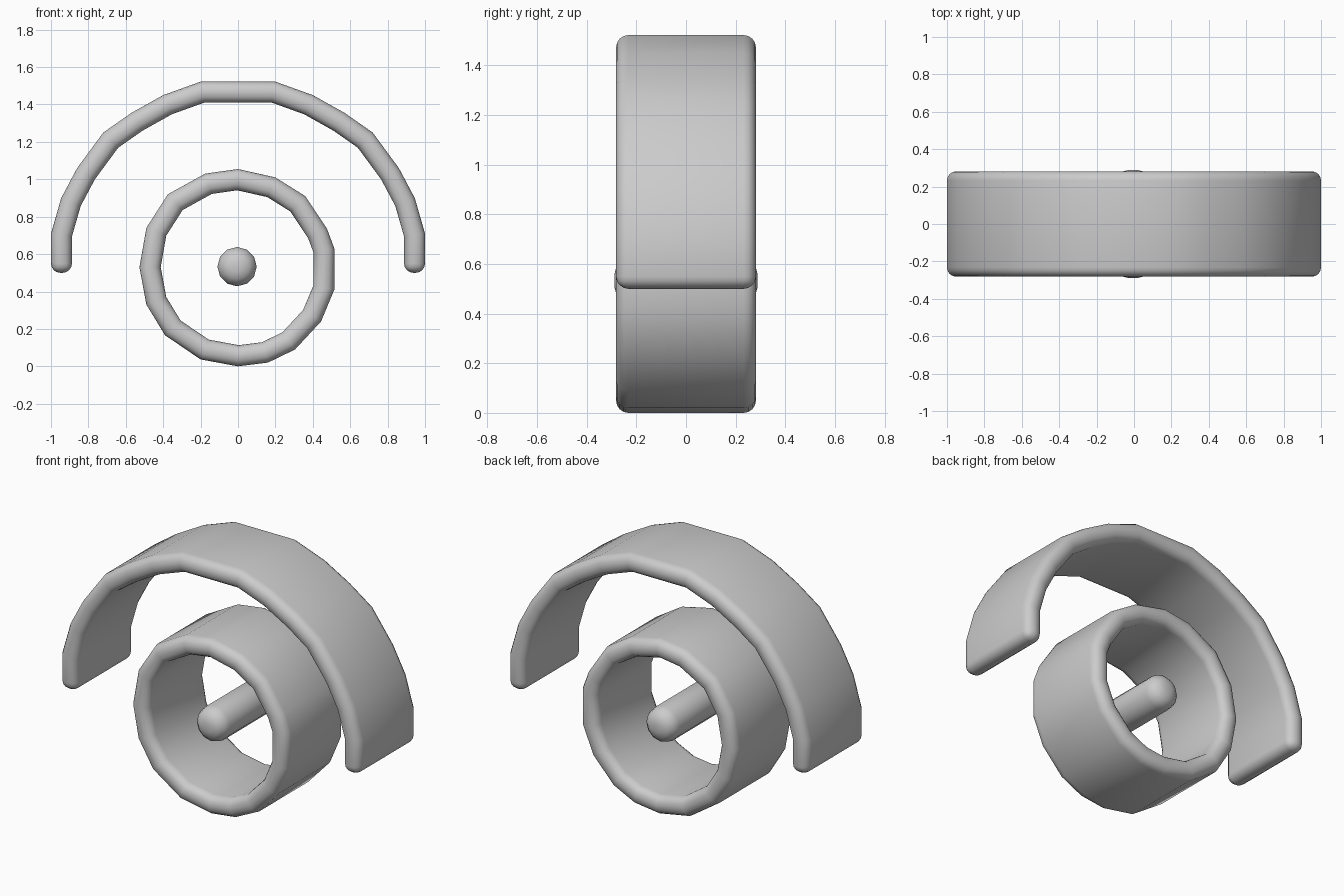
import bpy, bmesh, math
from mathutils import Vector

cube = bpy.data.objects.get("Cube")
if cube:
    bpy.data.objects.remove(cube, do_unlink=True)

WIDTH = 0.564      # depth of every band along y
THICKNESS = 0.112

grey = bpy.data.materials.new("plain grey")
grey.use_nodes = True
COLOUR = (0.6, 0.6, 0.6, 1)
grey.diffuse_color = COLOUR
grey.node_tree.nodes["Principled BSDF"].inputs["Base Color"].default_value = COLOUR


def finish(name, bm, radius, segments):
    """Round the square edges, then make a smooth shaded object."""
    bmesh.ops.recalc_face_normals(bm, faces=bm.faces)
    sharp = [e for e in bm.edges if e.calc_face_angle(0) > math.radians(60)]
    bmesh.ops.bevel(bm, geom=sharp, offset=radius, segments=segments,
                    profile=0.5, affect='EDGES', clamp_overlap=True)
    mesh = bpy.data.meshes.new(name)
    bm.to_mesh(mesh)
    bm.free()
    mesh.materials.append(grey)
    obj = bpy.data.objects.new(name, mesh)
    bpy.context.collection.objects.link(obj)
    bpy.ops.object.select_all(action='DESELECT')
    obj.select_set(True)
    bpy.context.view_layer.objects.active = obj
    bpy.ops.object.shade_smooth_by_angle(angle=math.radians(50))
    return obj


def band(name, outline, closed):
    """Thicken a clockwise outer line inward and extrude it along y."""
    pts = [Vector(p) for p in outline]
    n = len(pts)
    bm = bmesh.new()
    rows = []
    for i, p in enumerate(pts):
        before = pts[i - 1] if closed or i > 0 else None
        after = pts[(i + 1) % n] if closed or i < n - 1 else None
        dirs = []
        if before is not None:
            dirs.append((p - before).normalized())
        if after is not None:
            dirs.append((after - p).normalized())
        normals = [Vector((d.y, -d.x)) for d in dirs]
        mid = sum(normals, Vector((0, 0))).normalized()
        q = p + mid * THICKNESS / mid.dot(normals[0])
        rows.append([bm.verts.new((v.x, -WIDTH / 2, v.y)) for v in (p, q)])
    for i in range(n if closed else n - 1):
        a, b = rows[i], rows[(i + 1) % n]
        bm.faces.new((a[0], b[0], b[1], a[1]))
    extruded = bmesh.ops.extrude_face_region(bm, geom=bm.faces[:], use_keep_orig=True)
    verts = [g for g in extruded["geom"] if isinstance(g, bmesh.types.BMVert)]
    bmesh.ops.translate(bm, verts=verts, vec=(0, WIDTH, 0))
    return finish(name, bm, 0.05, 4)


# Outer arch: one side mirrored to the other
half = [(-1, 0.5), (-1, 0.71), (-0.945, 0.9), (-0.86, 1.06), (-0.72, 1.25),
        (-0.57, 1.355), (-0.4, 1.45), (-0.2, 1.522)]
band("outer_arch", half + [(-x, z) for x, z in reversed(half)], False)

# Inner ring, slightly flattened below and on one side
band("inner_ring", [
    (0, 1.055), (0.2, 1.01), (0.36, 0.91), (0.476, 0.735), (0.515, 0.63),
    (0.515, 0.41), (0.444, 0.24), (0.305, 0.09), (0.16, 0.02), (0, 0),
    (-0.2, 0.037), (-0.39, 0.166), (-0.49, 0.33), (-0.527, 0.53),
    (-0.49, 0.74), (-0.375, 0.92), (-0.176, 1.03)], True)

# Centre rod with domed ends
bm = bmesh.new()
bmesh.ops.create_cone(bm, cap_ends=True, segments=12, radius1=0.105,
                      radius2=0.105, depth=0.576)
rod = finish("centre_rod", bm, 0.075, 3)
rod.rotation_euler.x = math.pi / 2
rod.location = (-0.005, 0, 0.533)
